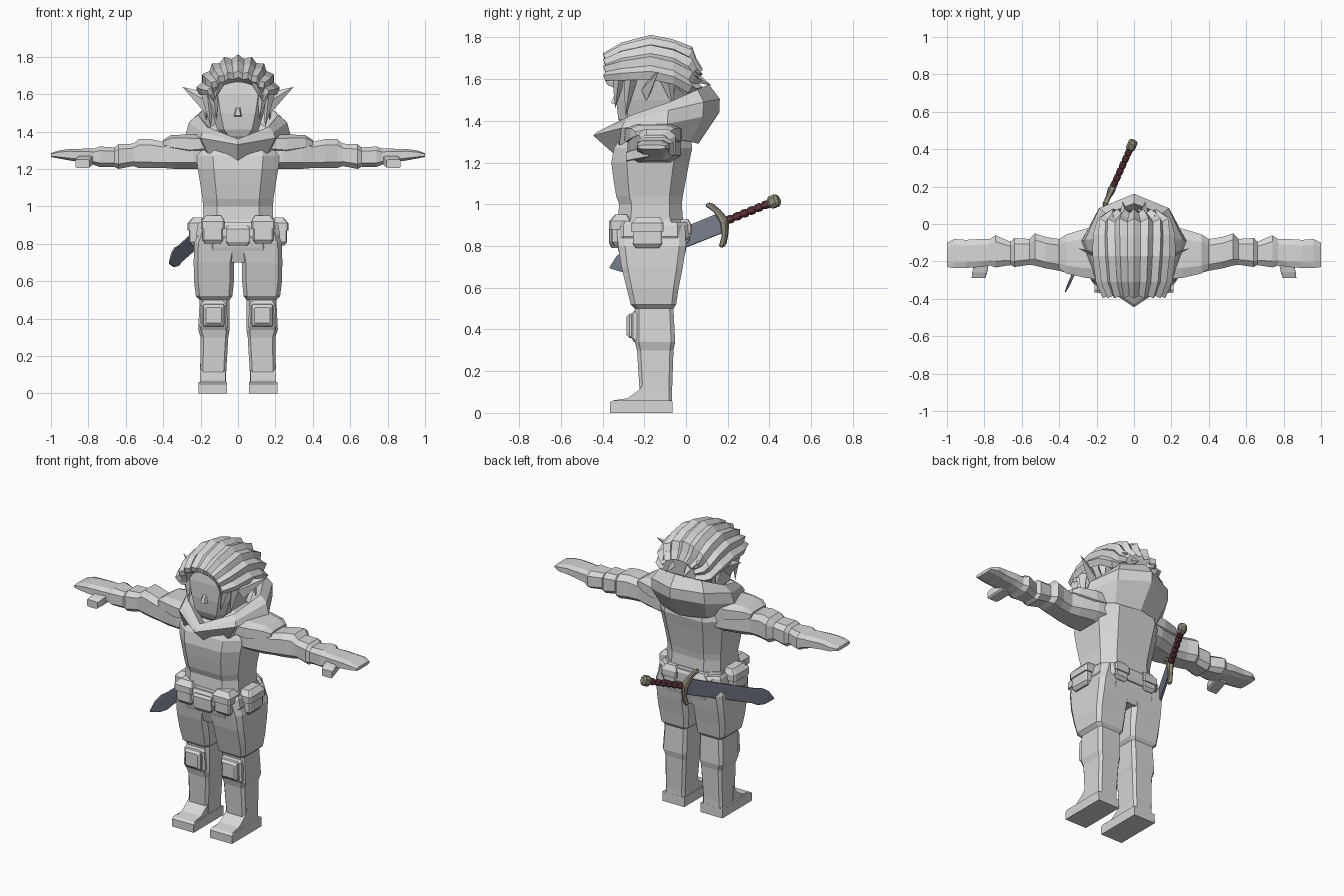
import bpy, bmesh, math
from mathutils import Vector, Matrix

cube = bpy.data.objects.get("Cube")
if cube:
    bpy.data.objects.remove(cube, do_unlink=True)


def material(name, rgb):
    m = bpy.data.materials.new(name)
    m.use_nodes = True
    m.diffuse_color = (*rgb, 1)
    bsdf = next(n for n in m.node_tree.nodes if n.type == 'BSDF_PRINCIPLED')
    bsdf.inputs["Base Color"].default_value = (*rgb, 1)
    return m


GREY = material("plain grey", (0.68, 0.68, 0.68))
STEEL = material("blue steel", (0.2, 0.22, 0.28))
BRASS = material("dull brass", (0.29, 0.27, 0.2))
LEATHER = material("dark red leather", (0.13, 0.04, 0.05))


def finish(name, bm, mat=GREY, mirror=False, matrix=None):
    bmesh.ops.recalc_face_normals(bm, faces=bm.faces)
    me = bpy.data.meshes.new(name)
    bm.to_mesh(me)
    bm.free()
    me.materials.append(mat)
    ob = bpy.data.objects.new(name, me)
    bpy.context.collection.objects.link(ob)
    if matrix:
        ob.matrix_world = matrix
    if mirror:
        ob.modifiers.new("Mirror", 'MIRROR')
    return ob


def skin(bm, loops, closed=True, start=True, end=True):
    """Join rows of points with quads and cap the chosen ends."""
    rows = [[bm.verts.new(p) for p in loop] for loop in loops]
    n = len(rows[0])
    for a, b in zip(rows, rows[1:]):
        for i in range(n if closed else n - 1):
            j = (i + 1) % n
            bm.faces.new((a[i], a[j], b[j], b[i]))
    if start:
        bm.faces.new(rows[0])
    if end:
        bm.faces.new(rows[-1])


def loft(name, rings, axis='z', c=0.6, mat=GREY, mirror=False, matrix=None):
    """Chamfered-box sections; ring = (position, u min, u max, v min, v max)."""
    sect = [(1, -c), (1, c), (c, 1), (-c, 1), (-1, c), (-1, -c), (-c, -1), (c, -1)]
    place = {'x': lambda t, u, v: (t, u, v),
             'y': lambda t, u, v: (u, t, v),
             'z': lambda t, u, v: (u, v, t)}[axis]
    loops = []
    for t, u0, u1, v0, v1 in rings:
        loops.append([place(t, (u0 + u1) / 2 + su * (u1 - u0) / 2,
                            (v0 + v1) / 2 + sv * (v1 - v0) / 2) for su, sv in sect])
    bm = bmesh.new()
    skin(bm, loops)
    return finish(name, bm, mat, mirror, matrix)


def spike(bm, base, tip, wide, thick):
    """Four-sided tuft; wide runs sideways across the tuft."""
    base, tip = Vector(base), Vector(tip)
    d = (tip - base).normalized()
    s = d.cross(Vector((0, 1, 0))).normalized()
    o = s.cross(d).normalized()
    ring = [bm.verts.new(base + p) for p in (s * wide, o * thick, -s * wide, -o * thick)]
    top = bm.verts.new(tip)
    bm.faces.new(ring)
    for i in range(4):
        bm.faces.new((ring[i], ring[(i + 1) % 4], top))


# Torso, hips and belt
loft("torso", [(0.86, -.19, .19, -.335, -.01), (1.0, -.187, .187, -.32, -.02),
               (1.04, -.19, .19, -.335, -.015), (1.12, -.202, .202, -.348, 0),
               (1.2, -.215, .215, -.358, .015), (1.27, -.225, .225, -.345, .03),
               (1.34, -.2, .2, -.3, .02), (1.42, -.1, .1, -.24, -.05)])
loft("hips", [(0.7, -.2, .2, -.30, -.02), (0.78, -.225, .225, -.325, 0),
              (0.88, -.205, .205, -.34, 0), (0.93, -.195, .195, -.33, -.01)])
loft("belt", [(0.83, -.218, .218, -.35, .008), (0.845, -.225, .225, -.355, .014),
              (0.9, -.215, .215, -.355, .014), (0.915, -.205, .205, -.345, .005)], c=.7)
loft("buckle", [(0.79, -.05, .05, -.355, -.3), (0.81, -.065, .065, -.368, -.3),
                (0.88, -.065, .065, -.37, -.3), (0.895, -.055, .055, -.36, -.3)], c=.85)

# Belt pouches with flaps
for name, x0, x1, y0, y1, z0, z1 in [("side", .18, .262, -.255, -.115, .79, .91),
                                     ("front", .08, .19, -.36, -.27, .80, .92),
                                     ("back", .06, .15, -.05, .02, .81, .90)]:
    loft(name + "_pouches", [(z0, x0 + .015, x1 - .015, y0 + .015, y1 - .015),
                             (z0 + .02, x0, x1, y0, y1),
                             (z1, x0, x1, y0, y1)], c=.85, mirror=True)
    loft(name + "_pouch_flaps", [(z1 - .04, x0 - .008, x1 + .008, y0 - .008, y1 + .008),
                                 (z1, x0 - .008, x1 + .008, y0 - .008, y1 + .008),
                                 (z1 + .03, x0 + .01, x1 - .02, y0 + .02, y1 - .01)],
         c=.85, mirror=True)

# Legs, knee pads and boots
loft("legs", [(0.03, .065, .202, -.222, -.066), (0.1, .064, .2, -.222, -.067),
              (0.3, .052, .2, -.235, -.06), (0.34, .045, .213, -.245, -.052),
              (0.5, .045, .205, -.245, -.06),
              (0.52, .03, .225, -.265, -.047), (0.6, .022, .235, -.285, -.035),
              (0.7, .02, .237, -.31, -.015), (0.8, .002, .235, -.325, 0),
              (0.9, 0, .2, -.335, -.005)], c=.8, mirror=True)
loft("knee_plates", [(0.34, .06, .2, -.25, -.15), (0.36, .055, .205, -.262, -.15),
                     (0.47, .06, .2, -.262, -.15), (0.49, .07, .19, -.25, -.15)],
     c=.85, mirror=True)
loft("knee_pads", [(-.24, .07, .19, .355, .48), (-.272, .075, .185, .36, .475),
                   (-.285, .088, .172, .375, .46)], axis='y', c=.9, mirror=True)
for name, side, xs in [
        ("soles", [(-.365, 0), (-.365, .05), (-.35, .06), (-.066, .06), (-.065, 0)], (.058, .212)),
        ("insteps", [(-.355, .03), (-.35, .06), (-.28, .07), (-.225, .11), (-.19, .16), (-.19, .03)],
         (.066, .202))]:
    bm = bmesh.new()
    skin(bm, [[(x, y, z) for y, z in side] for x in xs])
    finish(name, bm, mirror=True)

# Arms with gathered sleeves, flat hands and thumbs
loft("arms", [(.14, -.26, -.02, 1.2, 1.36), (.24, -.28, -.03, 1.2, 1.375),
              (.34, -.265, -.06, 1.2, 1.37), (.40, -.25, -.08, 1.205, 1.345),
              (.47, -.238, -.07, 1.205, 1.36), (.53, -.222, -.05, 1.205, 1.36),
              (.56, -.218, -.08, 1.215, 1.335), (.64, -.23, -.075, 1.2, 1.332),
              (.66, -.22, -.095, 1.21, 1.315), (.74, -.232, -.06, 1.21, 1.32),
              (.77, -.222, -.08, 1.222, 1.308), (.82, -.23, -.08, 1.235, 1.308),
              (.9, -.235, -.085, 1.245, 1.307), (.96, -.236, -.08, 1.256, 1.298),
              (1.0, -.23, -.1, 1.264, 1.284)], axis='x', mirror=True)
loft("shoulder_pads", [(.17, -.295, -.02, 1.29, 1.38), (.26, -.288, -.025, 1.28, 1.385),
                       (.36, -.265, -.055, 1.3, 1.38), (.4, -.24, -.08, 1.32, 1.355)],
     axis='x', mirror=True)
loft("thumbs", [(-.18, .77, .85, 1.225, 1.28), (-.26, .785, .865, 1.21, 1.262),
                (-.288, .795, .868, 1.205, 1.25)], axis='y', c=.8, mirror=True)

# Cowl: half rings from front to back, mirrored
rings = [[(0, -.35, 1.245), (.16, -.32, 1.285), (.245, -.1, 1.32), (.16, .02, 1.3), (0, .06, 1.29)],
         [(0, -.445, 1.33), (.2, -.31, 1.365), (.28, -.09, 1.385), (.19, .08, 1.42), (0, .16, 1.44)],
         [(0, -.43, 1.345), (.19, -.295, 1.395), (.262, -.085, 1.45), (.185, .085, 1.49), (0, .162, 1.505)],
         [(0, -.385, 1.36), (.165, -.27, 1.425), (.215, -.08, 1.49), (.15, .055, 1.55), (0, .11, 1.575)],
         [(0, -.33, 1.33), (.12, -.25, 1.38), (.15, -.1, 1.42), (.1, .02, 1.46), (0, .05, 1.47)]]
bm = bmesh.new()
skin(bm, rings, closed=False, start=False, end=False)
finish("cowl", bm, mirror=True)

# Head, nose and pointed ears
loft("head", [(1.3, -.08, .08, -.25, -.06), (1.375, -.075, .075, -.31, -.06),
              (1.41, -.11, .11, -.325, -.04), (1.5, -.138, .138, -.335, -.01),
              (1.6, -.16, .16, -.335, .01), (1.7, -.15, .15, -.32, -.01),
              (1.76, -.09, .09, -.26, -.06)], c=.68)
bm = bmesh.new()
skin(bm, [[(-.022, -.33, 1.48), (.022, -.33, 1.48), (.015, -.33, 1.53), (-.015, -.33, 1.53)],
          [(-.014, -.36, 1.485), (.014, -.36, 1.485), (.007, -.345, 1.52), (-.007, -.345, 1.52)]])
finish("nose", bm)
bm = bmesh.new()
spike(bm, (.14, -.19, 1.545), (.297, -.13, 1.638), .06, .025)
finish("ears", bm, mirror=True)

# Swept-back hair: rows front to back (y, half width, top, side angle), ridged strips across
rows = [(-.325, .125, 1.665, 105), (-.375, .155, 1.69, 92), (-.385, .175, 1.725, 82),
        (-.31, .212, 1.775, 84), (-.17, .23, 1.812, 84), (-.06, .223, 1.79, 90),
        (.01, .195, 1.755, 105), (.03, .165, 1.70, 112), (.06, .12, 1.65, 112)]
cols, base_z = 19, 1.575
loops = []
for r, (y, w, top, reach) in enumerate(rows):
    loop = []
    for i in range(cols):
        a = math.radians(reach * (2 * i / (cols - 1) - 1))
        ridge = i % 2 == 1
        k = 1.0 if ridge or r == 0 else 0.97 if i == cols // 2 else 0.91
        dy = -.012 if ridge and r < 3 else (.02 if ridge and r > 5 else 0)
        loop.append((w * math.sin(a) * k, y + dy, base_z + (top - base_z) * math.cos(a) * k))
    loops.append(loop)
bm = bmesh.new()
skin(bm, loops, closed=False, start=False)
finish("hair", bm)

# Loose locks beside the face, behind the ears and at the nape
bm = bmesh.new()
for base, tip in [((.135, -.32, 1.62), (.115, -.34, 1.46)), ((.165, -.265, 1.61), (.145, -.29, 1.42)),
                  ((.165, -.09, 1.6), (.17, -.06, 1.46)), ((.09, -.345, 1.69), (.125, -.35, 1.57)),
                  ((.15, -.03, 1.6), (.14, .03, 1.48)), ((.05, .02, 1.62), (.06, .12, 1.57)),
                  ((.11, .0, 1.66), (.11, .08, 1.62)), ((.04, .0, 1.57), (.03, .11, 1.51))]:
    spike(bm, base, tip, .035, .035)
finish("hair_locks", bm, mirror=True)

# Sword slung behind the right hip; local x runs from pommel to tip
pommel, tip = Vector((-.01, .425, 1.015)), Vector((-.368, -.365, .695))
dx = (tip - pommel).normalized()
dy = Vector((0, 0, 1)).cross(dx).normalized()
dz = dx.cross(dy)
M = Matrix((dx, dy, dz)).transposed().to_4x4()
M.translation = pommel
length = (tip - pommel).length


def bar(t, ry, rz):
    return (t, -ry, ry, -rz, rz)


loft("blade", [bar(.28, .008, .048), bar(.6, .008, .046), bar(.78, .008, .045), bar(.82, .008, .052),
               bar(.87, .007, .04), bar(length, .002, .003)], 'x', .8, STEEL, matrix=M)
loft("guard", [(-.112, .325, .34, -.008, .008), (-.1, .31, .345, -.014, .014),
               (-.06, .285, .315, -.013, .013), (0, .26, .30, -.02, .02),
               (.06, .285, .315, -.013, .013), (.1, .31, .345, -.014, .014),
               (.112, .325, .34, -.008, .008)], 'z', .6, BRASS, matrix=M)
grip = []
for i in range(6):
    t = .03 + i * .04
    grip += [bar(t, .012, .012), bar(t + .01, .018, .019), bar(t + .028, .018, .019)]
loft("grip", grip, 'x', .5, LEATHER, matrix=M)
loft("pommel", [bar(-.024, .016, .018), bar(-.012, .025, .03), bar(.02, .025, .03),
                bar(.034, .015, .016)], 'x', .5, BRASS, matrix=M)
